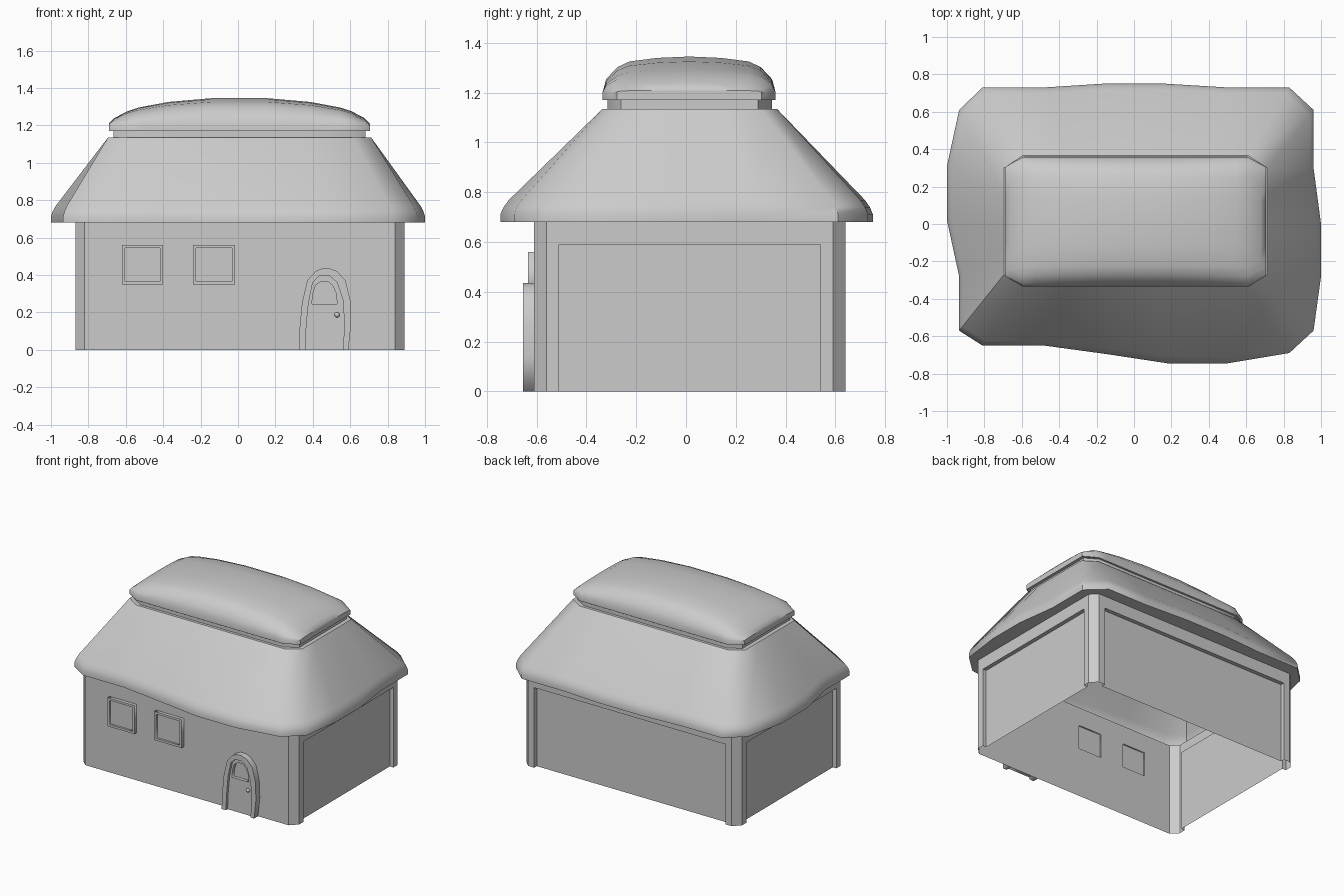
import bpy, bmesh
from mathutils import Vector

if "Cube" in bpy.data.objects:
    bpy.data.objects.remove(bpy.data.objects["Cube"])


def finish(name, bm, angle=None):
    bmesh.ops.remove_doubles(bm, verts=bm.verts, dist=0.0005)
    me = bpy.data.meshes.new(name)
    bm.to_mesh(me)
    bm.free()
    ob = bpy.data.objects.new(name, me)
    bpy.context.collection.objects.link(ob)
    if angle:
        bpy.ops.object.select_all(action='DESELECT')
        ob.select_set(True)
        bpy.context.view_layer.objects.active = ob
        bpy.ops.object.shade_smooth_by_angle(angle=angle)
    return ob


def loft(bm, rings, closed=True):
    rows = [[bm.verts.new(p) for p in r] for r in rings]
    n = len(rows[0])
    for a, b in zip(rows, rows[1:]):
        for i in range(n if closed else n - 1):
            j = (i + 1) % n
            bm.faces.new((a[i], a[j], b[j], b[i]))
    return rows


def slab(name, loops, y0, y1):
    """Filled outline in x,z (extra loops are holes), thick from y0 to y1."""
    cu = bpy.data.curves.new(name, 'CURVE')
    cu.dimensions = '2D'
    cu.fill_mode = 'BOTH'
    cu.extrude = abs(y1 - y0) / 2
    for loop in loops:
        sp = cu.splines.new('POLY')
        sp.points.add(len(loop) - 1)
        for p, (x, z) in zip(sp.points, loop):
            p.co = (x, z, 0, 1)
        sp.use_cyclic_u = True
    tmp = bpy.data.objects.new(name + "_outline", cu)
    bpy.context.collection.objects.link(tmp)
    bpy.context.view_layer.update()
    me = bpy.data.meshes.new_from_object(tmp.evaluated_get(bpy.context.evaluated_depsgraph_get()))
    bpy.data.objects.remove(tmp)
    for v in me.vertices:
        x, z, d = v.co
        v.co = (x, (y0 + y1) / 2 - d, z)
    ob = bpy.data.objects.new(name, me)
    bpy.context.collection.objects.link(ob)
    return ob


def span(a, b, n):
    return [a + (b - a) * i / (n - 1) for i in range(n)]


def ring(x0, x1, y0, y1, cx, cy, z):
    """22-point rectangle with cut corners, counter-clockwise."""
    xs, ys = span(x0 + cx, x1 - cx, 6), span(y0 + cy, y1 - cy, 5)
    return ([Vector((x, y0, z)) for x in xs] + [Vector((x1, y, z)) for y in ys]
            + [Vector((x, y1, z)) for x in xs[::-1]] + [Vector((x0, y, z)) for y in ys[::-1]])


# Walls: thin shell with sunken panels and window openings
H = 0.68


def wall(bm, p0, p1, holes):
    p0, p1 = Vector((*p0, 0)), Vector((*p1, 0))
    length = (p1 - p0).length
    u = (p1 - p0) / length
    inward = Vector((-u.y, u.x, 0))

    def quad(pts):
        bm.faces.new([bm.verts.new(p0 + u * a + inward * d + Vector((0, 0, z))) for a, z, d in pts])

    us = sorted({0, length, *[h[0] for h in holes], *[h[1] for h in holes]})
    zs = sorted({0, H, *[h[2] for h in holes], *[h[3] for h in holes]})
    for a, b in zip(us, us[1:]):
        for c, d in zip(zs, zs[1:]):
            if not any(h[0] <= a < h[1] and h[2] <= c < h[3] for h in holes):
                quad([(a, c, 0), (b, c, 0), (b, d, 0), (a, d, 0)])
    for a, b, c, d, dep in holes:
        loop = [(a, c), (b, c), (b, d), (a, d)]
        quad([(*p, dep) for p in loop])
        for i in range(4):
            p, q = loop[i], loop[(i + 1) % 4]
            if i or c > 0:
                quad([(*p, 0), (*q, 0), (*q, dep), (*p, dep)])


X0, X1, Y0, Y1, C = -0.87, 0.89, -0.61, 0.64, 0.05
windows = [(-0.62, -0.40, 0.35, 0.56), (-0.24, -0.015, 0.35, 0.56)]
bm = bmesh.new()
corners = [(X0 + C, Y0), (X1 - C, Y0), (X1, Y0 + C), (X1, Y1 - C),
           (X1 - C, Y1), (X0 + C, Y1), (X0, Y1 - C), (X0, Y0 + C)]
for i in range(8):
    a, b = corners[i], corners[(i + 1) % 8]
    if i == 0:
        holes = [(w[0] - a[0] + .01, w[1] - a[0] - .01, w[2] + .01, w[3] - .01, -0.01) for w in windows]
    elif i % 2 == 0:
        ln = (Vector(b) - Vector(a)).length
        holes = [(0.05, ln - 0.05, 0, 0.59, 0.03)]
    else:
        holes = []
    wall(bm, a, b, holes)
finish("walls", bm)

# Window frames
for n, (a, b, c, d) in enumerate(windows):
    f = 0.016
    slab(f"window_frame_{n + 1}", [[(a, c), (b, c), (b, d), (a, d)],
         [(a + f, c + f), (b - f, c + f), (b - f, d - f), (a + f, d - f)]], Y0, -0.635)

# Arched door with frame, small opening and knob
outer = [(.325, 0), (.33, .12), (.342, .25), (.37, .37), (.415, .42), (.45, .435), (.49, .435),
         (.53, .42), (.575, .37), (.60, .27), (.605, .14), (.59, 0)]
inner = [(.36, 0), (.365, .12), (.377, .25), (.40, .36), (.435, .395), (.49, .395),
         (.53, .36), (.56, .27), (.57, .13), (.56, 0)]
light = [(.395, .245), (.53, .245), (.525, .30), (.505, .345), (.48, .365), (.445, .365), (.415, .345), (.40, .30)]
slab("door_frame", [outer + inner[::-1]], Y0, -0.655)
slab("door", [inner, light], Y0, -0.635)
bpy.ops.mesh.primitive_uv_sphere_add(segments=12, ring_count=8, radius=0.014, location=(.53, -0.641, .187))
bpy.context.object.name = "door_knob"
bpy.ops.object.shade_smooth()

# Wavy eave, sloping roof, ledge and neck
eave = [(-.81, -.65), (-.48, -.65), (-.15, -.695), (.18, -.745), (.5, -.745), (.83, -.69),
        (.96, -.57), (1, -.28), (1, 0), (.96, .30), (.96, .61),
        (.83, .73), (.5, .73), (.17, .75), (-.17, .75), (-.48, .73), (-.81, .73),
        (-.935, .61), (-1, .31), (-1, .02), (-.935, -.28), (-.935, -.57)]
top = ring(-.695, .712, -.335, .365, .10, .065, 1.135)
rings = [ring(X0, X1, Y0, Y1, C, C, H)]
for z, t in [(H, 0), (.712, 0), (.74, .03), (.768, .08)]:
    rings.append([Vector((*e, z)).lerp(Vector((p.x, p.y, z)), t) for e, p in zip(eave, top)])
rings += [top, ring(-.665, .682, -.315, .345, .09, .055, 1.135),
          ring(-.665, .682, -.315, .345, .09, .055, 1.17),
          ring(-.69, .705, -.335, .36, .10, .06, 1.17)]
bm = bmesh.new()
loft(bm, rings)
finish("roof", bm, 0.75)

# Domed cap: cross-sections along x
half = [(.6975, .29, .04), (.67, .308, .068), (.6, .347, .105), (.54, .347, .125), (.38, .347, .155), (.15, .347, .175)]
stations = [(-x, w, h) for x, w, h in half] + half[::-1]
side = [(1, -1), (1, 0), (.96, .36), (.83, .7), (.69, .86), (.37, .96)]
profile = [(-v, f) for v, f in side] + [(0, 1)] + side[::-1]
base = 0.033
sections = []
for x, w, h in stations:
    sections.append([(x + .0075, .0125 + v * w, 1.17 if f < 0 else 1.17 + base + (h - base) * f)
                     for v, f in profile])
bm = bmesh.new()
rows = loft(bm, sections, closed=False)
bm.faces.new(rows[0])
bm.faces.new(rows[-1])
bmesh.ops.recalc_face_normals(bm, faces=bm.faces)
finish("roof_cap", bm, 0.8)
